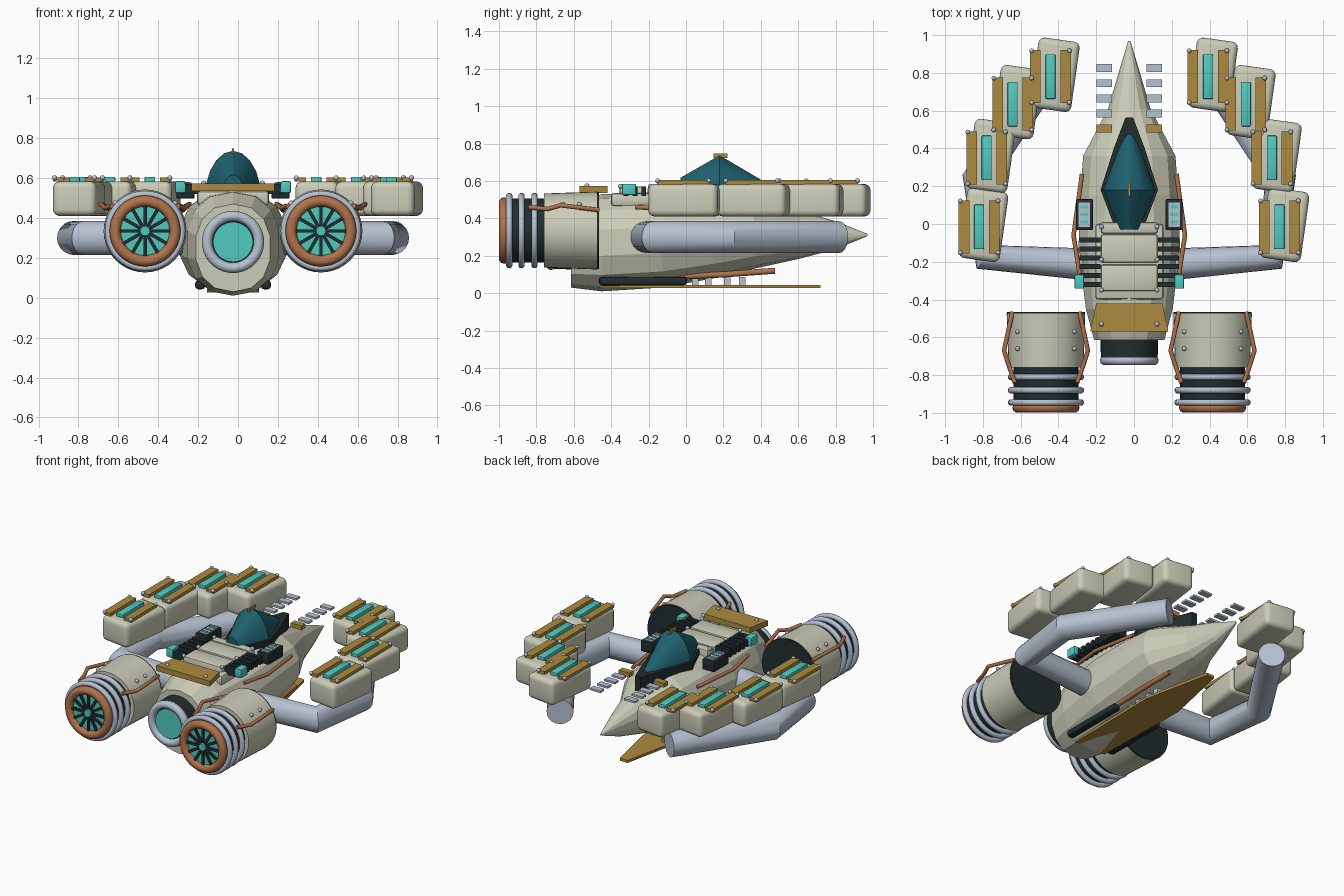
import bpy, bmesh
from math import cos, sin, pi, radians, copysign
from mathutils import Vector

old = bpy.data.objects.get("Cube")
if old:
    bpy.data.objects.remove(old)

CX = -0.025  # hull centre line


def material(name, rgb):
    m = bpy.data.materials.new(name)
    m.use_nodes = True
    m.diffuse_color = (*rgb, 1)
    m.node_tree.nodes["Principled BSDF"].inputs["Base Color"].default_value = (*rgb, 1)
    return m


CREAM = material("cream_paint", (0.6, 0.61, 0.48))
GOLD = material("ochre_panel", (0.42, 0.26, 0.05))
CYAN = material("cyan_glow", (0.08, 0.6, 0.53))
TEAL = material("teal_glass", (0.013, 0.12, 0.16))
COPPER = material("copper", (0.44, 0.17, 0.07))
STEEL = material("pale_steel", (0.47, 0.54, 0.64))
DARK = material("dark_metal", (0.016, 0.026, 0.028))


def finish(name, bm, mat, smooth=None):
    bmesh.ops.recalc_face_normals(bm, faces=bm.faces)
    me = bpy.data.meshes.new(name)
    bm.to_mesh(me)
    bm.free()
    me.materials.append(mat)
    if smooth:
        me.shade_smooth()
        me.set_sharp_from_angle(angle=radians(smooth))
    ob = bpy.data.objects.new(name, me)
    bpy.context.scene.collection.objects.link(ob)
    return ob


def box(name, loc, size, mat, bevel=0.0, turn=0.0, segments=2):
    bm = bmesh.new()
    bmesh.ops.create_cube(bm, size=1)
    bmesh.ops.scale(bm, vec=size, verts=bm.verts)
    if bevel:
        bmesh.ops.bevel(bm, geom=bm.edges[:], offset=bevel, segments=segments,
                        profile=0.5, affect='EDGES')
    ob = finish(name, bm, mat, 40 if bevel else None)
    ob.location, ob.rotation_euler.z = loc, turn
    return ob


def drum(name, x, z, y0, y1, r0, r1, mat, sides=40):
    bm = bmesh.new()
    bmesh.ops.create_cone(bm, cap_ends=True, segments=sides, radius1=r0, radius2=r1, depth=y1 - y0)
    ob = finish(name, bm, mat, 40)
    ob.rotation_euler.x = -pi / 2
    ob.location = (x, (y0 + y1) / 2, z)


def ring(name, loc, major, minor, mat):
    bpy.ops.mesh.primitive_torus_add(location=loc, rotation=(pi / 2, 0, 0), major_radius=major,
                                     minor_radius=minor, major_segments=40, minor_segments=10)
    ob = bpy.context.object
    ob.name = name
    ob.data.materials.append(mat)
    ob.data.shade_smooth()


def rivet(loc):
    bm = bmesh.new()
    bmesh.ops.create_uvsphere(bm, u_segments=8, v_segments=6, radius=0.013)
    finish("rivet", bm, STEEL, 60).location = loc


def tube(name, points, radius, mat, sides=6):
    cu = bpy.data.curves.new(name, 'CURVE')
    cu.dimensions = '3D'
    cu.bevel_depth, cu.bevel_resolution, cu.use_fill_caps = radius, sides, True
    sp = cu.splines.new('POLY')
    sp.points.add(len(points) - 1)
    for p, co in zip(sp.points, points):
        p.co = (*co, 1)
    tmp = bpy.data.objects.new(name, cu)
    me = bpy.data.meshes.new_from_object(tmp)
    bpy.data.objects.remove(tmp)
    me.name = name
    me.materials.clear()
    me.materials.append(mat)
    me.shade_smooth()
    me.set_sharp_from_angle(angle=radians(35))
    bpy.context.scene.collection.objects.link(bpy.data.objects.new(name, me))


def loft(name, rings, mat, smooth=None):
    bm = bmesh.new()
    vs = [[bm.verts.new(p) for p in r] for r in rings]
    n = len(vs[0])
    for a, b in zip(vs, vs[1:]):
        for i in range(n):
            j = (i + 1) % n
            bm.faces.new((a[i], a[j], b[j], b[i]))
    bm.faces.new(vs[0])
    bm.faces.new(vs[-1])
    return finish(name, bm, mat, smooth)


def plate(name, outline, z0, z1, mat):
    loft(name, [[(CX + x, y, z) for x, y in outline] for z in (z0, z1)], mat)


# Hull: faceted spindle, slightly boxy in section
def hull_ring(y, w, lo, hi, n=14):
    soft = lambda v: copysign(abs(v) ** 0.87, v)
    angles = [2 * pi * i / n + pi / 2 for i in range(n)]
    return [(CX + w * soft(cos(a)), y, (lo + hi) / 2 + (hi - lo) / 2 * soft(sin(a))) for a in angles]


loft("hull", [hull_ring(*s) for s in (
    (-0.615, 0.19, 0.03, 0.47), (-0.45, 0.235, 0.01, 0.53), (-0.13, 0.275, 0.03, 0.54),
    (0.15, 0.265, 0.08, 0.54), (0.36, 0.25, 0.13, 0.52), (0.61, 0.115, 0.185, 0.44),
    (0.8, 0.058, 0.235, 0.385), (0.97, 0.006, 0.305, 0.317))], CREAM)


# Canopy with dark sill and crest
def arch(y, w, base, top, n=10):
    return [(CX + w * cos(pi * i / n), y, base + (top - base) * sin(pi * i / n)) for i in range(n + 1)]


GLASS = ((-0.03, 0.06, 0.617), (0.18, 0.143, 0.737), (0.4, 0.068, 0.607), (0.54, 0.014, 0.52))
loft("canopy", [arch(y, w, 0.49, t) for y, w, t in GLASS], TEAL, 25)
sill = [(-0.07, -0.035), (-0.152, 0.18), (-0.082, 0.4), (-0.02, 0.565)]
plate("canopy_sill", sill + [(-x, y) for x, y in sill[::-1]], 0.46, 0.56, DARK)
box("canopy_crest", (CX, 0.185, 0.735), (0.012, 0.075, 0.025), GOLD)

# Deck, spine and front panel
box("deck", (CX, -0.2, 0.5), (0.36, 0.4, 0.07), CREAM, 0.015)
for y, length in ((-0.02, 0.06), (-0.13, 0.15), (-0.285, 0.14)):
    box("spine_block", (CX, y, 0.53), (0.3, length, 0.08), CREAM, 0.012)
plate("front_panel", [(-0.207, -0.57), (0.207, -0.57), (0.175, -0.42), (-0.175, -0.42)], 0.535, 0.572, GOLD)

# Central nozzle
drum("nozzle_collar", CX, 0.28, -0.72, -0.6, 0.15, 0.153, DARK)
ring("nozzle_rim", (CX, -0.722, 0.28), 0.13, 0.026, STEEL)
drum("nozzle_glow", CX, 0.28, -0.728, -0.71, 0.1, 0.1, CYAN)

# Belly plate with cross bars
plate("belly_plate", [(-0.12, -0.46), (0.12, -0.46), (0.13, 0.25), (0.03, 0.72), (-0.03, 0.72), (-0.13, 0.25)],
      0.027, 0.045, GOLD)
for y in (0.05, 0.12, 0.22, 0.3):
    box("belly_bar", (CX, y, 0.065), (0.2, 0.035, 0.045), STEEL)

for s in (-1, 1):
    X = lambda d: CX + s * d

    # Deck equipment
    for i in range(6):
        box("vent_bar", (X(0.208), -0.085 - i * 0.047, 0.545), (0.11, 0.026, 0.05), DARK)
    box("console", (X(0.238), 0.05, 0.535), (0.09, 0.165, 0.075), DARK, 0.006)
    box("console_screen", (X(0.238), 0.05, 0.573), (0.06, 0.13, 0.008), STEEL)
    for i in range(3):
        box("console_light", (X(0.238), 0.01 + i * 0.04, 0.577), (0.04, 0.017, 0.008), CYAN)
    box("deck_clamp", (X(0.265), -0.305, 0.555), (0.05, 0.075, 0.06), CYAN, 0.006)
    for y, z in ((-0.015, 0.572), (-0.19, 0.572), (-0.35, 0.572), (-0.53, 0.575)):
        rivet((X(0.147), y, z))

    # Nose sensor tabs
    for i in range(4):
        box("sensor_tab", (X(0.133), 0.825 - i * 0.08, 0.535), (0.082, 0.042, 0.014), STEEL)
    box("sensor_mount", (X(0.133), 0.505, 0.53), (0.082, 0.043, 0.03), GOLD)

    # Side and belly pipes, skids
    tube("side_pipe", [(X(0.25), 0.265, 0.44), (X(0.295), -0.06, 0.45), (X(0.262), -0.27, 0.46)], 0.012, COPPER)
    tube("belly_pipe", [(X(0.15), -0.11, 0.085), (X(0.15), 0.2, 0.1), (X(0.13), 0.475, 0.12)], 0.016, COPPER)
    box("skid", (X(0.165), -0.23, 0.065), (0.05, 0.47, 0.045), DARK, 0.015)

    # Curved boom carrying the pods
    tube("boom", [(X(0.2), -0.215, 0.3), (X(0.75), -0.175, 0.3), (X(0.8), 0.24, 0.3), (X(0.42), 0.82, 0.3)],
         0.085, STEEL, 8)

    # Pods with panels
    for dx, y in ((0.417, 0.785), (0.617, 0.64), (0.755, 0.355), (0.795, -0.01)):
        box("pod", (s * (dx + 0.002), y + 0.005, 0.497), (0.22, 0.375, 0.173), CREAM, 0.033, radians(-8), 4)
        for k in (-1, 1):
            box("pod_panel", (X(dx) + k * 0.08, y - 0.005, 0.593), (0.056, 0.28, 0.022), GOLD)
            for j in (-1, 1):
                rivet((X(dx) + k * 0.1, y - 0.005 + j * 0.137, 0.601))
        box("pod_light", (X(dx), y - 0.005, 0.593), (0.053, 0.235, 0.026), CYAN, 0.005)

    # Engines
    ex, ez = X(0.441), 0.335
    drum("engine_drum", ex, ez, -0.76, -0.475, 0.198, 0.208, CREAM)
    drum("engine_back", ex, ez, -0.478, -0.465, 0.206, 0.206, DARK)
    drum("engine_core", ex, ez, -0.965, -0.75, 0.172, 0.172, DARK)
    for y in (-0.945, -0.88, -0.81):
        ring("engine_ring", (ex, y, ez), 0.185, 0.017, STEEL)
    ring("intake_lip", (ex, -0.972, ez), 0.15, 0.028, COPPER)
    drum("intake_glow", ex, ez, -0.972, -0.95, 0.14, 0.14, CYAN)
    drum("fan_hub", ex, ez, -0.99, -0.965, 0.024, 0.028, CYAN, 16)
    for i in range(12):
        a = 2 * pi * i / 12
        blade = box("fan_blade", (ex + 0.078 * cos(a), -0.976, ez + 0.078 * sin(a)), (0.1, 0.014, 0.017), DARK)
        blade.rotation_euler.y = -a
    for k in (-1, 1):
        tube("engine_pipe", [(ex + k * 0.178, -0.465, 0.445), (ex + k * 0.222, -0.67, 0.47),
                             (ex + k * 0.2, -0.74, 0.45), (ex + k * 0.165, -0.84, 0.46)], 0.012, COPPER)
        for y in (-0.57, -0.66):
            rivet((ex + k * 0.15, y, ez + 0.14))
